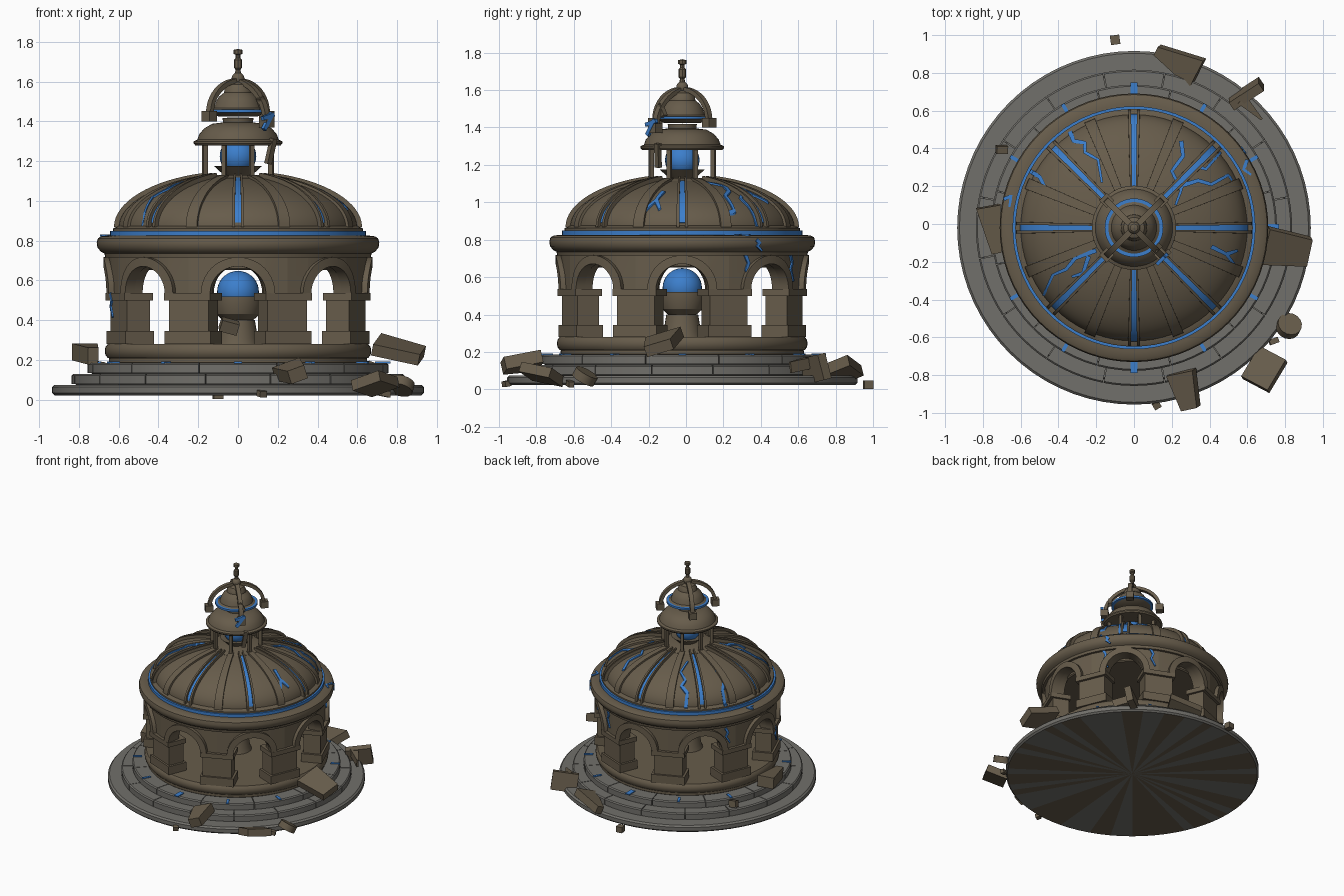
import bpy, bmesh, math, random
from math import sin, cos, pi, radians, hypot, sqrt
from mathutils import Vector, Euler

if "Cube" in bpy.data.objects:
    bpy.data.objects.remove(bpy.data.objects["Cube"])

random.seed(4)
CY = -0.02  # building centre on y
TAU = 2 * pi


def material(name, rgb):
    m = bpy.data.materials.new(name)
    m.use_nodes = True
    m.diffuse_color = (*rgb, 1)
    m.node_tree.nodes["Principled BSDF"].inputs["Base Color"].default_value = (*rgb, 1)
    return m


STONE = material("brown stone", (0.135, 0.107, 0.07))
PAVING = material("grey paving", (0.165, 0.16, 0.145))
GLOW = material("blue glow", (0.045, 0.21, 0.6))


def finish(name, bm, mat, y=CY, smooth=True):
    bmesh.ops.recalc_face_normals(bm, faces=bm.faces)
    me = bpy.data.meshes.new(name)
    bm.to_mesh(me)
    bm.free()
    me.materials.append(mat)
    if smooth:
        me.shade_smooth()
        me.set_sharp_from_angle(angle=radians(32))
    ob = bpy.data.objects.new(name, me)
    ob.location.y = y
    bpy.context.collection.objects.link(ob)
    return ob


def add_loft(bm, loops, closed=False):
    """Skin a row of equal closed sections, capped unless the row is closed."""
    rows = [[bm.verts.new(p) for p in lp] for lp in loops]
    n = len(rows[0])
    for a, b in zip(rows, rows[1:] + rows[:1] if closed else rows[1:]):
        for i in range(n):
            bm.faces.new((a[i], a[(i + 1) % n], b[(i + 1) % n], b[i]))
    if not closed:
        bm.faces.new(rows[0])
        bm.faces.new(rows[-1])


def polar(r, a, z):
    return Vector((r * cos(a), r * sin(a), z))


def lathe(name, profile, mat, seg=72):
    """Closed (r, z) outline turned about the vertical axis."""
    bm = bmesh.new()
    add_loft(bm, [[polar(max(r, 0.0005), i * TAU / seg, z) for r, z in profile]
                  for i in range(seg)], closed=True)
    return finish(name, bm, mat)


def disc(name, r, z0, z1, mat, bevel=0.008):
    return lathe(name, [(0, z0), (r - bevel, z0), (r, z0 + bevel),
                        (r, z1 - bevel), (r - bevel, z1), (0, z1)], mat)


def ball(name, r, z, mat):
    bm = bmesh.new()
    bmesh.ops.create_uvsphere(bm, u_segments=32, v_segments=18, radius=r)
    bmesh.ops.translate(bm, verts=bm.verts, vec=(0, 0, z))
    finish(name, bm, mat)


def add_block(bm, a, r0, r1, w, z0, z1):
    """Box facing outward at angle a."""
    out, side = Vector((cos(a), sin(a), 0)), Vector((-sin(a), cos(a), 0))
    add_loft(bm, [[out * r + side * s * w / 2 + Vector((0, 0, z))
                   for r, s in ((r0, -1), (r1, -1), (r1, 1), (r0, 1))] for z in (z0, z1)])


# Stepped paving: solid bottom disc with a streaked underside, then two steps of blocks
base = disc("bottom_step", 0.936, 0.022, 0.075, PAVING, 0.012)
base.data.materials.append(STONE)
for f in base.data.polygons:
    if f.normal.z < -0.9:
        f.material_index = random.randint(0, 1)
for name, r0, r1, z0, z1, n in (("middle_step", 0.6, 0.837, 0.08, 0.13, 16),
                                ("top_step", 0.6, 0.757, 0.135, 0.185, 12)):
    disc(name + "_core", r1 - 0.02, z0 - 0.01, z1 - 0.008, PAVING)
    bm = bmesh.new()
    for k in range(n):
        a0, a1 = (k + 0.5) * TAU / n + 0.003, (k + 1.5) * TAU / n - 0.003
        sect = ((r0, z0), (r1, z0), (r1, z1 - 0.008), (r1 - 0.008, z1), (r0, z1))
        add_loft(bm, [[polar(r, a0 + (a1 - a0) * i / 6, z) for r, z in sect] for i in range(7)])
    finish(name, bm, PAVING)

# Glowing inlays on the top step
bm = bmesh.new()
for k in range(12):
    small = k % 3 > 0
    add_block(bm, k * TAU / 12, 0.69, 0.756 if small else 0.768, 0.019 if small else 0.038, 0.183, 0.191)
finish("step_inlays", bm, GLOW)

# Floor and drum base moulding
disc("floor", 0.65, 0.18, 0.215, STONE)
lathe("drum_base", [(0, 0.21), (0.655, 0.21), (0.667, 0.225), (0.67, 0.245), (0.667, 0.265),
                    (0.655, 0.28), (0, 0.28)], STONE)

# Eight piers between eight arches
bm = bmesh.new()
for k in range(8):
    a = (k + 0.5) * TAU / 8
    for r0, r1, w, z0, z1 in ((0.51, 0.665, 0.25, 0.28, 0.345), (0.525, 0.65, 0.215, 0.345, 0.5),
                              (0.515, 0.67, 0.25, 0.5, 0.536)):
        add_block(bm, a, r0, r1, w, z0, z1)
finish("piers", bm, STONE)

ARCH, SPRING, WALL, INNER = 0.14, 0.535, 0.65, 0.57
bm, trim = bmesh.new(), bmesh.new()
for k in range(8):
    a = k * TAU / 8
    half = TAU / 16
    # wall over the arch, its lower edge following the opening
    steps = [-half] + [-ARCH / WALL * cos(pi * i / 20) for i in range(21)] + [half]
    loops = []
    for t in steps:
        z = SPRING + sqrt(max(0, ARCH ** 2 - (t * WALL) ** 2))
        loops.append([polar(INNER, a + t, z), polar(WALL, a + t, z),
                      polar(WALL, a + t, 0.75), polar(INNER, a + t, 0.75)])
    add_loft(bm, loops)
    # raised band round the opening
    band = []
    for i in range(21):
        t = pi * i / 20
        band.append([polar(r, a + d * cos(t) / WALL, SPRING + d * sin(t))
                     for r, d in ((0.62, ARCH - 0.004), (0.677, ARCH - 0.004),
                                  (0.677, ARCH + 0.042), (0.62, ARCH + 0.042))])
    add_loft(trim, band)
finish("arcade_wall", bm, STONE)
finish("arch_bands", trim, STONE)
disc("ceiling", 0.58, 0.652, 0.72, STONE)

# Cornice and glowing ring
lathe("cornice", [(0.53, 0.715), (0.668, 0.715), (0.672, 0.735), (0.69, 0.745), (0.707, 0.765),
                  (0.711, 0.79), (0.705, 0.812), (0.688, 0.822), (0.655, 0.826), (0.53, 0.83)], STONE)
lathe("glow_ring", [(0.58, 0.82), (0.643, 0.82), (0.643, 0.85), (0.58, 0.85)], GLOW)
lathe("dome_foot", [(0.56, 0.845), (0.629, 0.845), (0.629, 0.862), (0.6, 0.875), (0.56, 0.875)], STONE)

# Dome shell
A, B, Z0 = 0.6, 0.26, 0.868


def dome_z(r):
    return Z0 + B * sqrt(max(0, 1 - (r / A) ** 2))


arc = [radians(75) * i / 18 for i in range(19)]
lathe("dome", [(A * cos(t), Z0 + B * sin(t)) for t in arc] +
      [(0.94 * A * cos(t), Z0 - 0.03 + 0.92 * B * sin(t)) for t in reversed(arc)], STONE)


def add_rib(target, a, s0, s1, lift, t0=0, t1=74):
    """Bar over the dome at angle a, between side offsets s0 and s1."""
    side = Vector((-sin(a), cos(a), 0))
    loops = []
    for i in range(17):
        t = radians(t0 + (t1 - t0) * i / 16)
        taper = 0.5 + 0.5 * cos(t)
        loops.append([polar((A + h) * cos(t), a, Z0 + (B + h) * sin(t)) + side * s * taper
                      for h, s in ((-0.02, s0), (lift, s0), (lift, s1), (-0.02, s1))])
    add_loft(target, loops)


# Sixteen ribs: plain ones alternate with pairs of rails framing a glowing strip
bm, strips = bmesh.new(), bmesh.new()
for k in range(16):
    a = k * TAU / 16
    if k % 2:
        add_rib(bm, a, -0.03, 0.03, 0.014)
    else:
        add_rib(bm, a, -0.031, -0.0155, 0.024)
        add_rib(bm, a, 0.0155, 0.031, 0.024)
        add_rib(strips, a, -0.0165, 0.0165, 0.005, 5, 70)
finish("dome_ribs", bm, STONE)
finish("dome_strips", strips, GLOW)


def ribbon(bm, pts, place, w=0.024):
    """Thin jagged strip; place maps flat (u, v) and lift to a surface point."""
    fine = [Vector(p).lerp(Vector(q), i / 4) for p, q in zip(pts, pts[1:]) for i in range(4)]
    fine.append(Vector(pts[-1]))
    loops = []
    for i, p in enumerate(fine):
        d = (fine[min(i + 1, len(fine) - 1)] - fine[max(i - 1, 0)]).normalized()
        n = Vector((-d.y, d.x)) * w / 2 * (1 - 0.5 * i / len(fine))
        loops.append([place(p + n * s, h) for s, h in ((-1, -0.004), (-1, 0.005), (1, 0.005), (1, -0.004))])
    add_loft(bm, loops)


# Glowing cracks on the dome (plan positions) and on the drum (angle, top, height, radius)
bm = bmesh.new()
for pts in (((0.25, 0.46), (0.26, 0.38), (0.2, 0.3), (0.25, 0.2), (0.22, 0.12)),
            ((0.24, 0.2), (0.32, 0.33), (0.38, 0.31), (0.46, 0.4)),
            ((0.24, 0.22), (0.34, 0.25), (0.41, 0.23), (0.5, 0.28), (0.52, 0.25)),
            ((-0.34, 0.51), (-0.32, 0.46), (-0.26, 0.45), (-0.26, 0.4), (-0.19, 0.36), (-0.17, 0.24)),
            ((-0.2, -0.12), (-0.31, -0.16), (-0.36, -0.22), (-0.43, -0.25), (-0.48, -0.36)),
            ((-0.24, -0.15), (-0.27, -0.24), (-0.33, -0.26)),
            ((0.41, -0.1), (0.49, -0.14), (0.55, -0.22)), ((0.49, -0.14), (0.55, -0.12)),
            ((-0.55, 0.3), (-0.5, 0.27), (-0.46, 0.19), (-0.38, 0.18))):
    ribbon(bm, pts, lambda p, h: Vector((p.x, p.y, dome_z(hypot(p.x, p.y)) + h * 1.8)))
finish("dome_cracks", bm, GLOW)
bm = bmesh.new()
for deg, z, h, r in ((31, 0.72, 0.15, 0.655), (34, 0.8, 0.06, 0.71), (62, 0.72, 0.14, 0.655),
                     (197, 0.535, 0.12, 0.67), (150, 0.7, 0.12, 0.655)):
    s = radians(deg) * r
    pts = ((s, z), (s + 0.02, z - 0.3 * h), (s + 0.004, z - 0.55 * h), (s + 0.035, z - h))
    ribbon(bm, pts, lambda p, lift: polar(r + lift, p.x / r, p.y), 0.02)
for pts in (((-0.69, 0.15), (-0.65, 0.17), (-0.66, 0.11)), ((0.6, 0.36), (0.58, 0.31), (0.62, 0.28))):
    ribbon(bm, pts, lambda p, h: Vector((p.x, p.y, 0.825 + h)), 0.02)
finish("drum_cracks", bm, GLOW)

# Pedestal with bowl and large orb inside the arcade
lathe("pedestal", [(0, 0.27), (0.115, 0.27), (0.1, 0.31), (0.085, 0.4), (0, 0.4)], STONE, 32)
lathe("pedestal_bowl", [(0, 0.395), (0.07, 0.395), (0.11, 0.43), (0.125, 0.48), (0.125, 0.52),
                        (0.1, 0.52), (0, 0.46)], STONE, 32)
ball("large_orb", 0.105, 0.543, GLOW)

# Lantern: floor, bowl, orb, eight posts, bell roof
lathe("lantern_floor", [(0, 1.09), (0.2, 1.09), (0.2, 1.115), (0.16, 1.13), (0, 1.13)], STONE)
lathe("lantern_bowl", [(0, 1.12), (0.06, 1.12), (0.12, 1.175), (0.1, 1.175), (0, 1.15)], STONE, 24)
ball("small_orb", 0.092, 1.225, GLOW)
bm = bmesh.new()
for k in range(8):
    add_block(bm, (k + 0.5) * TAU / 8, 0.168, 0.192, 0.022, 1.1, 1.29)
finish("lantern_posts", bm, STONE)
lathe("lantern_roof", [(0, 1.285), (0.215, 1.28), (0.223, 1.29), (0.223, 1.3), (0.205, 1.308),
                       (0.195, 1.335), (0.17, 1.365), (0.13, 1.388), (0.075, 1.395),
                       (0.078, 1.418), (0, 1.42)], STONE, 48)
lathe("crown_dome", [(0, 1.425), (0.1, 1.425), (0.139, 1.448), (0.139, 1.456), (0.12, 1.468), (0.11, 1.5),
                     (0.095, 1.525), (0.07, 1.545), (0.068, 1.56), (0.055, 1.585), (0.025, 1.6), (0, 1.6)],
      STONE, 48)
lathe("crown_ring", [(0.136, 1.445), (0.155, 1.445), (0.155, 1.46), (0.136, 1.46)], GLOW, 48)

# Four curved arms with end blocks, on the diagonals
bm = bmesh.new()
for k in range(4):
    a = (k + 0.5) * TAU / 4
    drop = 0.03 if k == 3 else 0
    side = Vector((-sin(a), cos(a), 0)) * 0.016
    add_loft(bm, [[polar((0.2 + h) * cos(t), a, 1.44 - drop * cos(t) + (0.165 + h) * sin(t)) + side * s
                   for h, s in ((-0.012, -1), (0.012, -1), (0.012, 1), (-0.012, 1))]
                  for t in (pi / 2 * i / 10 for i in range(11))])
    add_block(bm, a, 0.176, 0.232, 0.056, 1.4 - drop, 1.452 - drop)
finish("crown_arms", bm, STONE)

# Finial
ball("finial_ball", 0.032, 1.615, STONE)
lathe("finial", [(0, 1.62), (0.02, 1.62), (0.012, 1.66), (0.02, 1.67), (0.02, 1.71), (0.012, 1.72),
                 (0.012, 1.735), (0.022, 1.74), (0.022, 1.76), (0, 1.765)], STONE, 8)


def shard(name, loc, size, rot, taper=1.0, mat=STONE):
    """Loose block, narrowed at its +x end by taper."""
    bm = bmesh.new()
    bmesh.ops.create_cube(bm, size=1)
    for v in bm.verts:
        v.co.y *= taper if v.co.x > 0 else 1
        v.co = Vector(v.co[i] * size[i] for i in range(3))
    bmesh.ops.rotate(bm, verts=bm.verts, matrix=Euler([radians(d) for d in rot]).to_matrix())
    bmesh.ops.translate(bm, verts=bm.verts, vec=loc)
    finish(name, bm, mat, 0, False)


# Broken arm fragments and fallen rubble
shard("arm_fragment", (0.165, -0.15, 1.25), (0.03, 0.025, 0.13), (10, 8, 45))
shard("arm_glow", (0.15, -0.185, 1.4), (0.022, 0.02, 0.1), (0, 35, 45), mat=GLOW)
shard("arm_glow_chip", (0.15, -0.185, 1.425), (0.08, 0.02, 0.02), (0, -15, 45), mat=GLOW)
shard("arm_chip", (0.12, -0.13, 1.49), (0.03, 0.03, 0.07), (0, -30, 45))
shard("cube_chip", (-0.1, 0.975, 0.025), (0.05, 0.05, 0.045), (0, 0, 8))
shard("back_wedge", (0.23, 0.86, 0.11), (0.25, 0.17, 0.06), (-20, 8, 150), 0.3)
shard("back_plank", (0.595, 0.69, 0.11), (0.19, 0.05, 0.14), (12, -8, 33))
shard("back_splinter", (0.62, 0.61, 0.13), (0.15, 0.06, 0.06), (0, 10, -45), 0.2)
shard("left_slab", (0.81, -0.13, 0.25), (0.24, 0.2, 0.06), (17, 14, -8), 0.75)
shard("front_slab", (0.69, -0.77, 0.08), (0.19, 0.165, 0.055), (-18, 10, 59))
shard("front_wedge", (0.275, -0.88, 0.14), (0.2, 0.15, 0.07), (20, 8, -75), 0.6)
shard("right_wedge", (-0.75, -0.03, 0.23), (0.25, 0.13, 0.085), (0, 5, -80), 0.4)
shard("step_chip", (-0.7, 0.395, 0.165), (0.06, 0.04, 0.05), (10, 10, 0))
shard("inner_chip", (-0.045, -0.25, 0.37), (0.09, 0.06, 0.06), (20, 15, 10))
shard("pebble_front", (0.12, -0.96, 0.03), (0.04, 0.035, 0.03), (10, 0, 30))
shard("pebble_left", (0.74, -0.62, 0.03), (0.05, 0.03, 0.03), (0, 10, 20))

# Fallen round stone
bm = bmesh.new()
bmesh.ops.create_cone(bm, cap_ends=True, segments=16, radius1=0.065, radius2=0.065, depth=0.05)
bmesh.ops.rotate(bm, verts=bm.verts, matrix=Euler((radians(-28), radians(15), 0)).to_matrix())
bmesh.ops.translate(bm, verts=bm.verts, vec=(0.82, -0.54, 0.07))
finish("fallen_drum", bm, STONE, 0)
